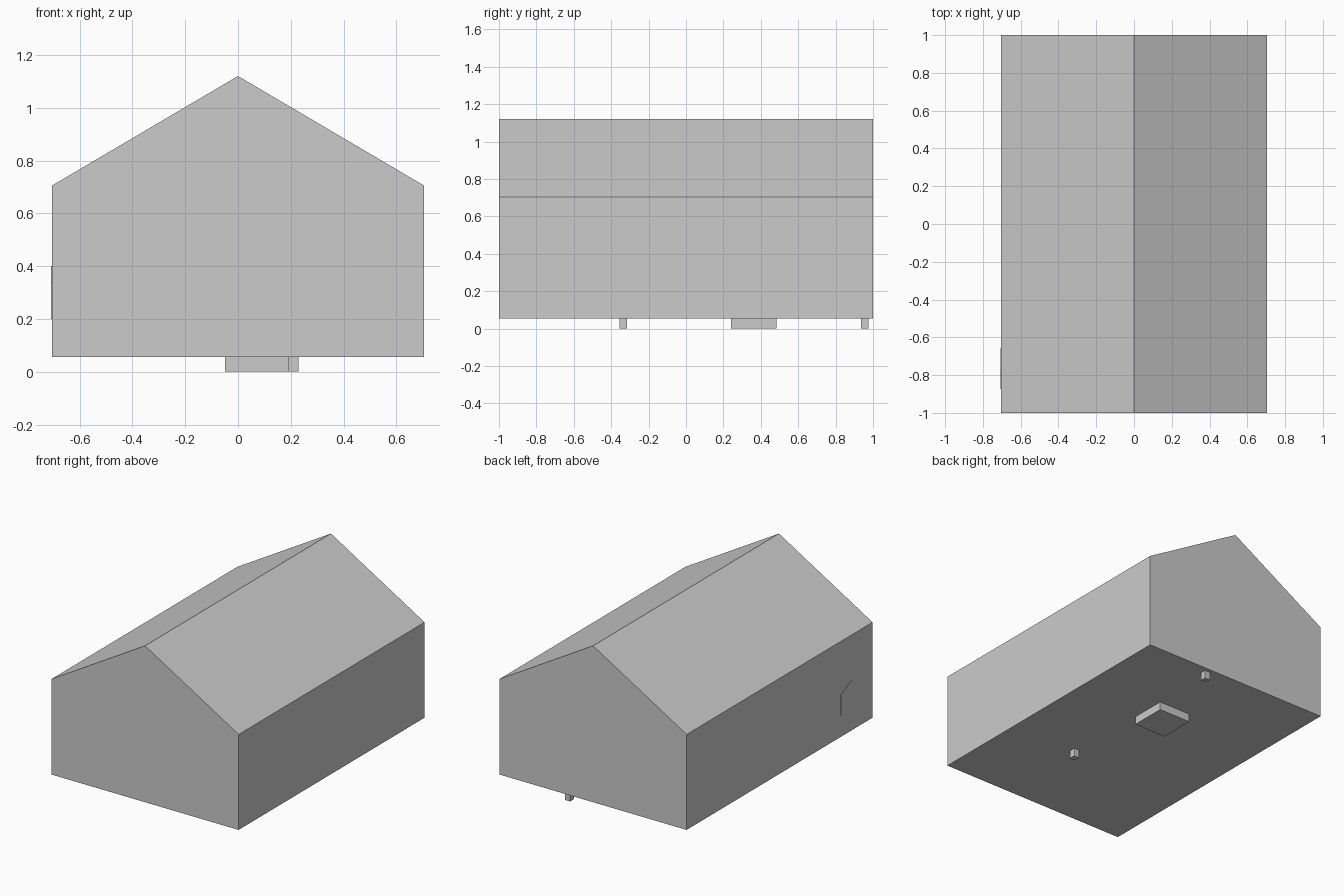
import bpy, bmesh

if "Cube" in bpy.data.objects:
    bpy.data.objects.remove(bpy.data.objects["Cube"])


def gable_prism(name, profile, axis, start, end):
    """Extrude a closed profile (u, z) along the x or y axis."""
    place = (lambda u, z, t: (t, u, z)) if axis == 'x' else (lambda u, z, t: (u, t, z))
    bm = bmesh.new()
    face = bm.faces.new([bm.verts.new(place(u, z, start)) for u, z in profile])
    moved = bmesh.ops.extrude_face_region(bm, geom=[face], use_keep_orig=True)['geom']
    shift = place(0, 0, end - start)
    bmesh.ops.translate(bm, vec=shift,
                        verts=[g for g in moved if isinstance(g, bmesh.types.BMVert)])
    bmesh.ops.recalc_face_normals(bm, faces=bm.faces)
    mesh = bpy.data.meshes.new(name)
    bm.to_mesh(mesh)
    bm.free()
    obj = bpy.data.objects.new(name, mesh)
    bpy.context.collection.objects.link(obj)
    return obj


def gable_profile(centre, half, base, eave, ridge):
    return [(centre - half, base), (centre + half, base),
            (centre + half, eave), (centre, ridge), (centre - half, eave)]


def box(name, x0, x1, y0, y1, z0, z1):
    return gable_prism(name, [(x0, z0), (x1, z0), (x1, z1), (x0, z1)], 'y', y0, y1)


BASE = 0.055

# House body with gabled roof
gable_prism("house_body", gable_profile(0, 0.705, BASE, 0.705, 1.12), 'y', -1, 1)

# Small gabled panel, almost flush with the left wall
gable_prism("wall_panel", gable_profile(-0.765, 0.108, 0.20, 0.34, 0.40), 'x', -0.708, -0.69)

# Central pad and two small feet under the floor
box("base_pad", -0.05, 0.19, 0.24, 0.485, 0, BASE)
for name, y in (("front_foot", -0.335), ("back_foot", 0.955)):
    box(name, 0.19, 0.23, y - 0.02, y + 0.02, 0, BASE)
